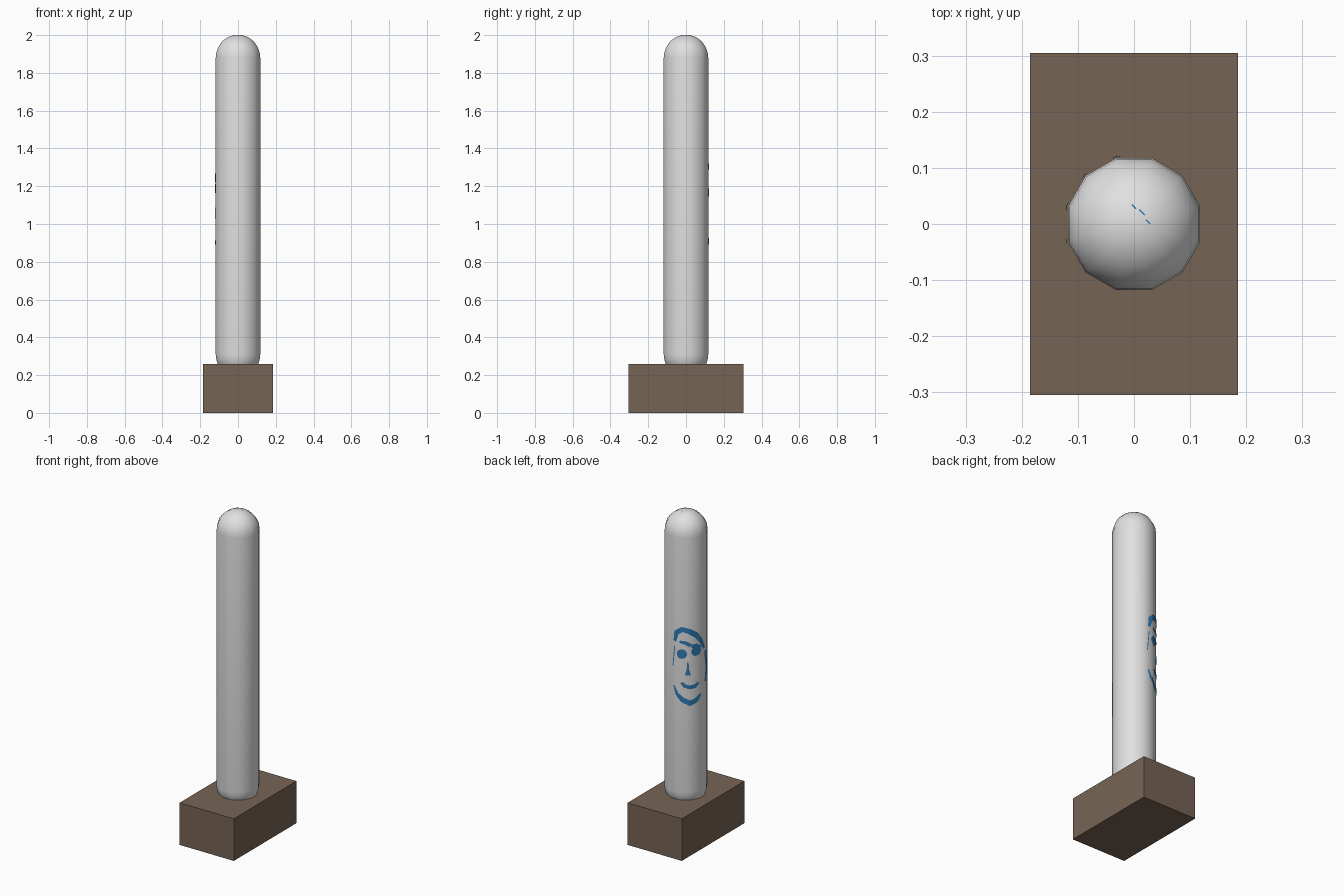
import bpy, bmesh, math
from mathutils import Vector

if "Cube" in bpy.data.objects:
    bpy.data.objects.remove(bpy.data.objects["Cube"])

SIDES, R = 12, 0.122            # pole facets and corner radius
Z_LOW, Z_HIGH = 0.31, 1.88      # centres of the rounded ends
FACE_DIR = 125                  # azimuth the painted face is measured from
LIFT = 0.003                    # paint height above the pole


def material(name, rgb):
    m = bpy.data.materials.new(name)
    m.diffuse_color = (*rgb, 1)
    m.use_nodes = True
    m.node_tree.nodes["Principled BSDF"].inputs["Base Color"].default_value = m.diffuse_color
    return m


brown = material("brown wood", (0.18, 0.127, 0.09))
grey = material("light grey", (0.75, 0.75, 0.75))
blue = material("blue paint", (0.03, 0.2, 0.46))


def finish(bm, name, mat, smooth=False):
    me = bpy.data.meshes.new(name)
    bm.to_mesh(me)
    bm.free()
    me.materials.append(mat)
    for p in me.polygons:
        p.use_smooth = smooth
    ob = bpy.data.objects.new(name, me)
    bpy.context.collection.objects.link(ob)
    return ob


# base block
bm = bmesh.new()
bmesh.ops.create_cube(bm, size=1)
for v in bm.verts:
    v.co = (v.co.x * 0.37, v.co.y * 0.61, (v.co.z + 0.5) * 0.26)
finish(bm, "base_block", brown)

# round-ended pole: capsule profile spun around z
bm = bmesh.new()
a0 = math.radians(15)
profile = []
for centre, start in ((Z_LOW, -90), (Z_HIGH, 0)):
    for i in range(8):
        t = math.radians(start + 90 * i / 7)
        r = R * math.cos(t)
        profile.append(bm.verts.new((r * math.cos(a0), r * math.sin(a0), centre + R * math.sin(t))))
edges = [bm.edges.new(pair) for pair in zip(profile, profile[1:])]
bmesh.ops.spin(bm, geom=profile + edges, cent=(0, 0, 0), axis=(0, 0, 1),
               angle=2 * math.pi, steps=SIDES, use_duplicate=False)
bmesh.ops.remove_doubles(bm, verts=bm.verts[:], dist=1e-5)
bmesh.ops.recalc_face_normals(bm, faces=bm.faces[:])
finish(bm, "pole", grey, smooth=True)


def on_pole(s, z):
    """Wrap flat coordinates (arc length, height) onto the faceted pole."""
    az = FACE_DIR + math.degrees(s / R)
    local = math.radians(az - 30 * round(az / 30))
    r = R * math.cos(a0) / math.cos(local) + LIFT
    az = math.radians(az)
    return Vector((r * math.cos(az), r * math.sin(az), z))


def stroke(name, pts, steps=6, across=4):
    """Painted ribbon through (degrees, height, width) points."""
    pts = [Vector((math.radians(a) * R, z, w)) for a, z, w in pts]
    path = [p.lerp(q, i / steps) for p, q in zip(pts, pts[1:]) for i in range(steps)] + [pts[-1]]
    bm = bmesh.new()
    rows = []
    for i, p in enumerate(path):
        d = (path[min(i + steps // 2, len(path) - 1)] - path[max(i - steps // 2, 0)]).xy.normalized()
        n = Vector((-d.y, d.x))
        rows.append([bm.verts.new(on_pole(*(p.xy + n * p.z * (j / across - 0.5))))
                     for j in range(across + 1)])
    for a, b in zip(rows, rows[1:]):
        for j in range(across):
            f = bm.faces.new((a[j], a[j + 1], b[j + 1], b[j]))
            f.normal_update()
            c = f.calc_center_median()
            if f.normal.x * c.x + f.normal.y * c.y < 0:
                f.normal_flip()
    finish(bm, name, blue)


def disc(name, a, z, r):
    pts = []
    for i in range(15):
        t = math.pi * i / 14
        pts.append((a, z + r * math.cos(t), max(2 * r * math.sin(t), 0.002)))
    stroke(name, pts, steps=2, across=8)


# painted face
stroke("hair", [(-31, 1.24, .018), (-26, 1.295, .03), (-11, 1.318, .03), (8, 1.308, .032),
                (28, 1.278, .032), (44, 1.233, .026), (57, 1.179, .016)])
stroke("left_brow", [(-17, 1.242, .014), (0, 1.234, .022), (13, 1.218, .022)])
stroke("right_brow", [(15, 1.214, .02), (28, 1.213, .024), (42, 1.2, .016)])
disc("left_eye", -11, 1.166, 0.029)
disc("right_eye", 28, 1.18, 0.03)
stroke("nose", [(5, 1.115, .008), (5, 1.07, .014), (5, 1.035, .034)])
stroke("mouth", [(-12, .99, .016), (-3, .969, .022), (11, .962, .024), (25, .964, .024), (35, .982, .016)])
stroke("chin", [(-34, .966, .008), (-25, .92, .02), (-8, .882, .03), (11, .864, .034),
                (28, .876, .03), (42, .91, .012)])
stroke("left_cheek", [(-37, 1.087, .006), (-31, 1.214, .006)])
stroke("right_cheek", [(62, 1.162, .018), (68, 1.05, .018), (62, .97, .014)])

# small paint flecks on the dome
bm = bmesh.new()
for x, y, length in ((0.0, 0.031, .010), (0.014, 0.021, .014), (0.025, 0.004, .010)):
    d = Vector((0.7, -0.7, 0)) * length / 2
    n = Vector((0.7, 0.7, 0)) * 0.0012
    c = Vector((x, y, Z_HIGH + math.sqrt(R * R - x * x - y * y) + 0.001))
    bm.faces.new([bm.verts.new(c + o) for o in (-d - n, d - n, d + n, -d + n)])
bmesh.ops.recalc_face_normals(bm, faces=bm.faces[:])
for f in bm.faces:
    f.normal_update()
    if f.normal.z < 0:
        f.normal_flip()
finish(bm, "dome_flecks", blue)
